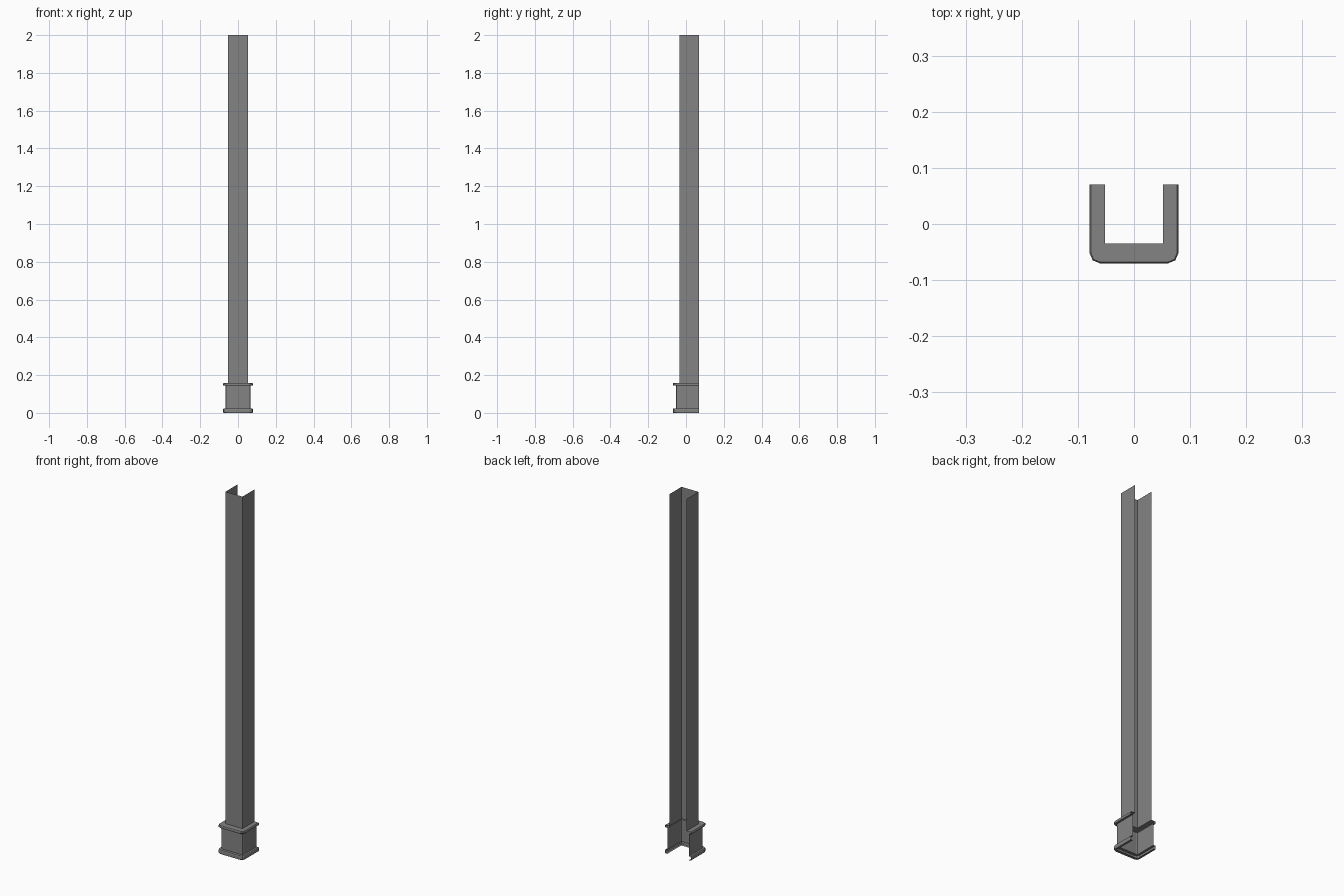
import bpy
import bmesh
import math

BACK_Y = 0.07
CORNER_STEPS = 2

cube = bpy.data.objects.get("Cube")
if cube:
    bpy.data.objects.remove(cube, do_unlink=True)

grey = bpy.data.materials.new("mid_grey")
grey.use_nodes = True
colour = (0.23, 0.23, 0.23, 1.0)
grey.diffuse_color = colour
grey.node_tree.nodes["Principled BSDF"].inputs["Base Color"].default_value = colour


def u_section(half_width, front_y, radius):
    """Open-backed U outline with rounded front corners, from -x round to +x."""
    right = []
    for i in range(CORNER_STEPS + 1):
        a = math.pi / 2 * i / CORNER_STEPS
        right.append((half_width - radius + radius * math.sin(a),
                      front_y + radius - radius * math.cos(a)))
    right.append((half_width, BACK_Y))
    return [(-x, y) for x, y in reversed(right)] + right


def u_shell(name, levels):
    """Skin U outlines listed from top to bottom as (z, half_width, front_y, radius)."""
    bm = bmesh.new()
    rings = [[bm.verts.new((x, y, z)) for x, y in u_section(w, f, r)]
             for z, w, f, r in levels]
    for upper, lower in zip(rings, rings[1:]):
        for j in range(len(upper) - 1):
            bm.faces.new((upper[j], lower[j], lower[j + 1], upper[j + 1]))
    # collapse the repeated points of sharp corners
    bmesh.ops.remove_doubles(bm, verts=bm.verts[:], dist=0.00005)
    mesh = bpy.data.meshes.new(name)
    bm.to_mesh(mesh)
    bm.free()
    mesh.materials.append(grey)
    obj = bpy.data.objects.new(name, mesh)
    bpy.context.collection.objects.link(obj)
    return obj


# Outlines: (half width, front y, corner radius)
POST = (0.052, -0.035, 0.0)
BODY = (0.066, -0.053, 0.006)
RIM = (0.079, -0.07, 0.018)
RIM_EDGE = (0.077, -0.068, 0.017)

# Tall channel post
u_shell("post", [(2.0, *POST), (0.158, *POST)])

# Hollow base with a moulded rim above and below
u_shell("base", [
    (0.158, *POST),
    (0.158, *RIM_EDGE),
    (0.155, *RIM),
    (0.147, *RIM),
    (0.144, *RIM_EDGE),
    (0.144, *BODY),
    (0.022, *BODY),
    (0.022, *RIM_EDGE),
    (0.018, *RIM),
    (0.003, *RIM),
    (0.0, *RIM_EDGE),
    (0.0, *BODY),
])
